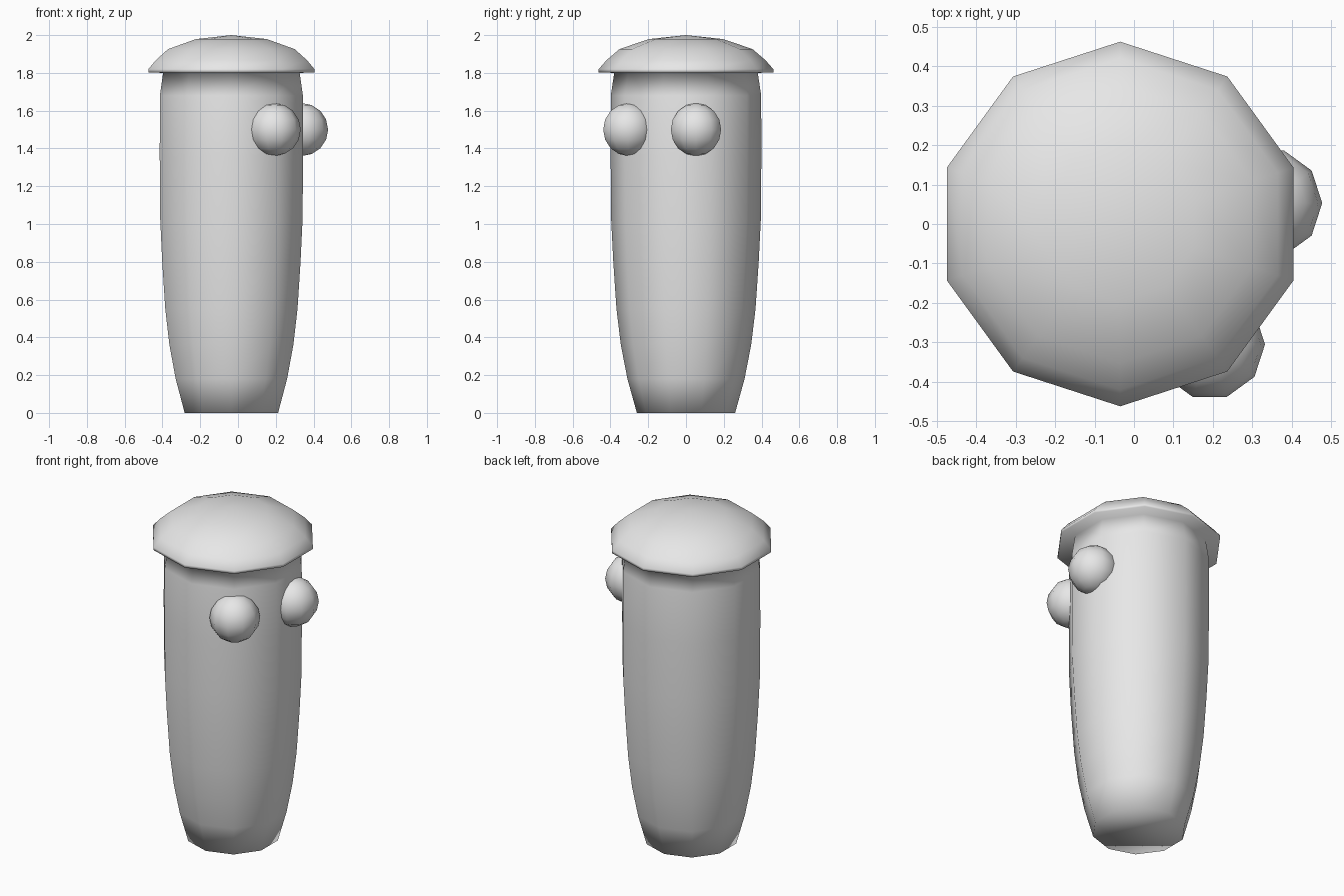
import bpy, bmesh, math

cube = bpy.data.objects.get("Cube")
if cube:
    bpy.data.objects.remove(cube, do_unlink=True)

SIDES = 10
TURN = math.radians(18)      # puts a corner on the +y and -y axes
AXIS_X = -0.035

grey = bpy.data.materials.new("light_grey")
grey.use_nodes = True
grey.diffuse_color = (0.8, 0.8, 0.8, 1)
grey.node_tree.nodes["Principled BSDF"].inputs["Base Color"].default_value = (0.8, 0.8, 0.8, 1)


def finish(name, bm, location):
    """Turn a bmesh into a smooth, coloured object."""
    bmesh.ops.recalc_face_normals(bm, faces=bm.faces)
    for face in bm.faces:
        face.smooth = True
    mesh = bpy.data.meshes.new(name)
    bm.to_mesh(mesh)
    bm.free()
    mesh.materials.append(grey)
    obj = bpy.data.objects.new(name, mesh)
    obj.location = location
    bpy.context.collection.objects.link(obj)
    return obj


def lathe(name, profile, tip_z, location):
    """Ten-sided turned shape: flat base, (radius, z) rings and a pointed top."""
    bm = bmesh.new()
    angles = [TURN + 2 * math.pi * i / SIDES for i in range(SIDES)]
    rings = [[bm.verts.new((r * math.cos(a), r * math.sin(a), z)) for a in angles]
             for r, z in profile]
    bm.faces.new(rings[0][::-1])
    for low, high in zip(rings, rings[1:]):
        for i in range(SIDES):
            j = (i + 1) % SIDES
            bm.faces.new((low[i], low[j], high[j], high[i]))
    tip = bm.verts.new((0, 0, tip_z))
    for i in range(SIDES):
        bm.faces.new((rings[-1][i], rings[-1][(i + 1) % SIDES], tip))
    return finish(name, bm, location)


def eye(name, location):
    """Low-poly ball with the same corner directions as the body."""
    bm = bmesh.new()
    bmesh.ops.create_uvsphere(bm, u_segments=SIDES, v_segments=8, radius=0.14)
    obj = finish(name, bm, location)
    obj.rotation_euler.z = TURN
    return obj


# Tapered body flowing into the overhanging cap, one continuous skin
body_profile = [(0.26, 0.0), (0.31, 0.18), (0.345, 0.36), (0.368, 0.55),
                (0.385, 0.80), (0.396, 1.02), (0.399, 1.36), (0.398, 1.68),
                (0.38, 1.80)]
cap_profile = [(0.462, 1.803), (0.462, 1.82), (0.42, 1.868),
               (0.352, 1.926), (0.197, 1.979)]
lathe("body_with_cap", body_profile + cap_profile, 2.0, (AXIS_X, 0, 0))

# Two bulging eyes, half sunk into the body
eye("right_eye", (0.192, -0.305, 1.5))
eye("left_eye", (0.337, 0.053, 1.5))
